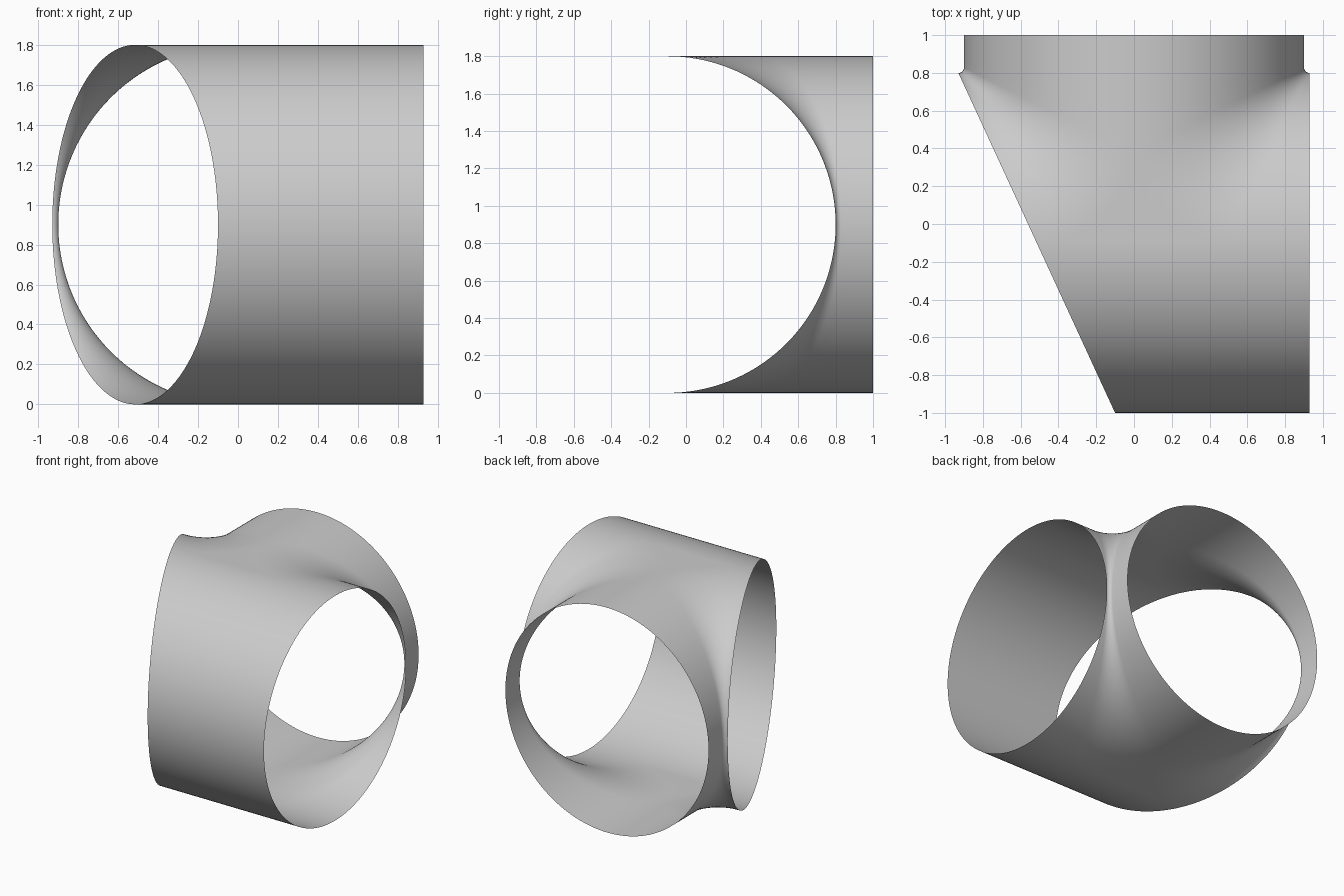
import bpy, bmesh, math

cube = bpy.data.objects.get("Cube")
if cube:
    bpy.data.objects.remove(cube, do_unlink=True)

R = 0.9            # radius of both pipes
YC, ZC = -0.1, 0.9 # main pipe axis
X_END = 0.93       # square end of main pipe
Y_END = 1.0        # end of branch pipe
ROWS, ARC = 96, 16


def cut(v):
    """Distance to the left of the slanted end at depth v from the axis."""
    return 0.515 + 0.461 * v


def fillet(s):
    """Blend radius: broad at top and bottom, tight at mid height."""
    return 0.95 * (0.515 - 0.539 * s)


def section(s, side):
    """Level section of branch wall, blend and back wall of the main pipe."""
    f = fillet(s)
    start = s + f
    pts = [(s, Y_END - YC + (start - Y_END + YC) * k / 4) for k in range(4)]
    for i in range(ARC + 1):
        a = 0.5 * math.pi * i / ARC
        pts.append((s + f - f * math.cos(a), s + f - f * math.sin(a)))
    pts.append((X_END if side > 0 else cut(s), s))
    return [(side * x, v) for x, v in pts]


bm = bmesh.new()


def skin(rows):
    """Fill a grid of points with quads."""
    grid = [[bm.verts.new(p) for p in row] for row in rows]
    for a, b in zip(grid, grid[1:]):
        for i in range(len(a) - 1):
            bm.faces.new((a[i], a[i + 1], b[i + 1], b[i]))


# Branch and back of main pipe, on each side
angles = [math.pi * i / ROWS for i in range(ROWS + 1)]
for side in (1, -1):
    skin([[(x, v + YC, ZC + R * math.cos(t)) for x, v in section(R * math.sin(t), side)]
          for t in angles])

# Front half of main pipe, ending on the slanted cut
f0 = fillet(0)
fractions = [(x + cut(0)) / (X_END + cut(0)) for x in (-cut(0), -f0, f0, X_END)]
front = []
for t in angles:
    v = -R * math.sin(t)
    front.append([(-cut(v) + k * (X_END + cut(v)), v + YC, ZC + R * math.cos(t))
                  for k in fractions])
skin(front)

# Flat crown patches between the two blends, top and bottom
for z in (ZC + R, ZC - R):
    skin([[(-x, v + YC, z), (x, v + YC, z)] for x, v in section(0, 1)[4:-1]])

bmesh.ops.remove_doubles(bm, verts=bm.verts, dist=0.0002)
bmesh.ops.dissolve_degenerate(bm, edges=bm.edges, dist=0.0001)
bmesh.ops.recalc_face_normals(bm, faces=bm.faces)

# Keep the skin facing outwards
bm.faces.ensure_lookup_table()
foremost = min(bm.faces, key=lambda f: f.calc_center_median().y)
if foremost.normal.y > 0:
    bmesh.ops.reverse_faces(bm, faces=bm.faces)

mesh = bpy.data.meshes.new("pipe_tee")
bm.to_mesh(mesh)
bm.free()
pipe = bpy.data.objects.new("pipe_tee", mesh)
bpy.context.collection.objects.link(pipe)

# Grey material
grey = bpy.data.materials.new("light grey")
grey.use_nodes = True
colour = (0.6, 0.6, 0.6, 1)
grey.diffuse_color = colour
grey.node_tree.nodes["Principled BSDF"].inputs["Base Color"].default_value = colour
mesh.materials.append(grey)

bpy.ops.object.select_all(action='DESELECT')
pipe.select_set(True)
bpy.context.view_layer.objects.active = pipe
bpy.ops.object.shade_smooth_by_angle(angle=math.radians(40))
